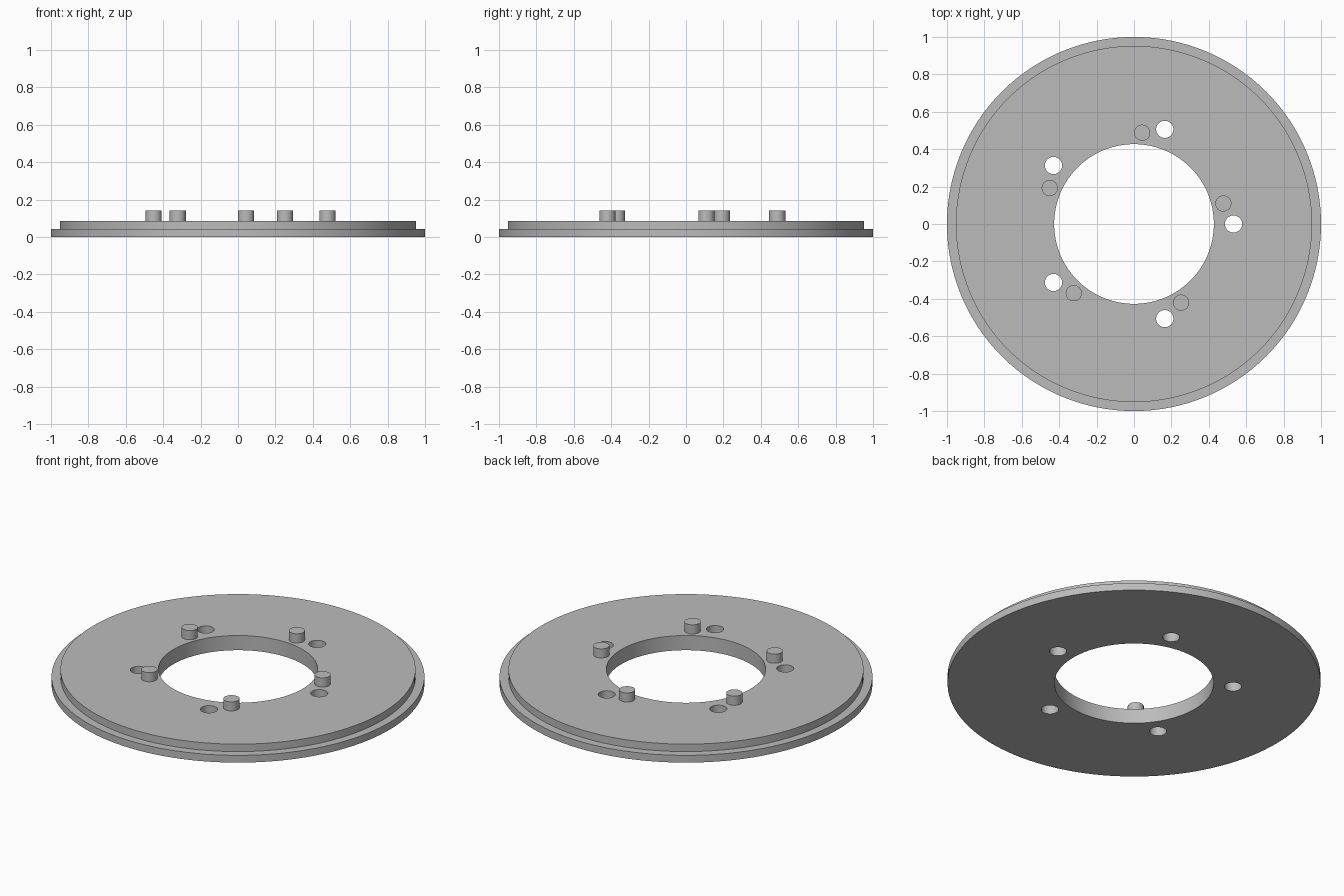
import bpy
import math

cube = bpy.data.objects.get("Cube")
if cube:
    bpy.data.objects.remove(cube, do_unlink=True)

GREY = (0.5, 0.5, 0.5, 1.0)
metal = bpy.data.materials.new("grey metal")
metal.use_nodes = True
metal.diffuse_color = GREY
metal.node_tree.nodes["Principled BSDF"].inputs["Base Color"].default_value = GREY

COUNT = 5
TOP = 0.087


def activate(obj):
    bpy.ops.object.select_all(action="DESELECT")
    obj.select_set(True)
    bpy.context.view_layer.objects.active = obj


def smooth(obj):
    activate(obj)
    bpy.ops.object.shade_smooth_by_angle(angle=math.radians(30))


def lathe(name, profile, segments):
    """Revolve a closed (radius, z) profile around the z axis."""
    n = len(profile)
    verts, faces = [], []
    for s in range(segments):
        a = math.tau * s / segments
        verts += [(r * math.cos(a), r * math.sin(a), z) for r, z in profile]
        t = (s + 1) % segments
        for i in range(n):
            j = (i + 1) % n
            faces.append((s * n + i, t * n + i, t * n + j, s * n + j))
    mesh = bpy.data.meshes.new(name)
    mesh.from_pydata(verts, [], faces)
    mesh.materials.append(metal)
    obj = bpy.data.objects.new(name, mesh)
    bpy.context.collection.objects.link(obj)
    return obj


def cylinder(name, radius, ring, degrees, bottom, top):
    """Upright cylinder placed on a ring around the centre."""
    a = math.radians(degrees)
    bpy.ops.mesh.primitive_cylinder_add(
        vertices=48, radius=radius, depth=top - bottom,
        location=(ring * math.cos(a), ring * math.sin(a), (top + bottom) / 2))
    obj = bpy.context.object
    obj.name = name
    obj.data.materials.append(metal)
    return obj


# Stepped disc with a large central opening
disc = lathe("stepped_disc", [(0.427, 0), (1, 0), (1, 0.043), (0.952, 0.043),
                              (0.952, TOP), (0.427, TOP)], 128)

# Five through holes
for k in range(COUNT):
    cutter = cylinder("hole_cutter", 0.046, 0.532, 72 * k, -0.1, 0.2)
    cutter.hide_render = True
    cut = disc.modifiers.new("hole", "BOOLEAN")
    cut.operation = "DIFFERENCE"
    cut.solver = "EXACT"
    cut.object = cutter
    activate(disc)
    bpy.ops.object.modifier_apply(modifier=cut.name)
    bpy.data.objects.remove(cutter, do_unlink=True)
smooth(disc)

# Five locating pins, turned slightly from the holes
for k in range(COUNT):
    smooth(cylinder(f"pin_{k + 1}", 0.043, 0.49, 12.9 + 72 * k, TOP - 0.01, 0.141))
